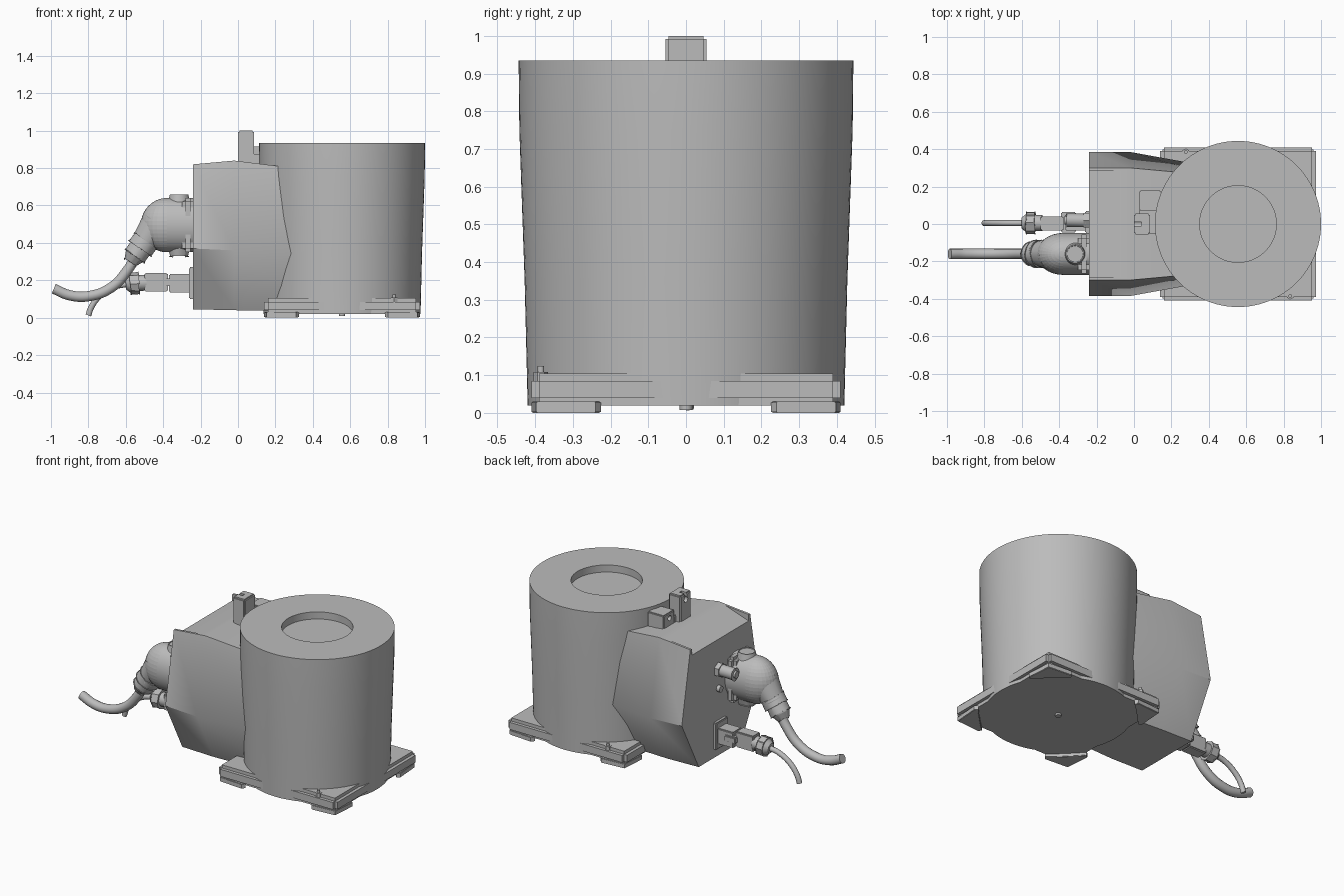
import bpy, bmesh, math
from mathutils import Vector

cube = bpy.data.objects.get("Cube")
if cube:
    bpy.data.objects.remove(cube, do_unlink=True)

grey = bpy.data.materials.new("plain_grey")
grey.use_nodes = True
grey.diffuse_color = (0.5, 0.5, 0.5, 1)
grey.node_tree.nodes["Principled BSDF"].inputs["Base Color"].default_value = (0.5, 0.5, 0.5, 1)


def finish(name, bm, bevel=0, segments=2, angle=35):
    """Turn a bmesh into a named, shaded object."""
    if bevel:
        edges = [e for e in bm.edges if e.is_manifold and e.calc_face_angle() > 0.3]
        bmesh.ops.bevel(bm, geom=edges, offset=bevel, segments=segments, affect='EDGES')
    bmesh.ops.recalc_face_normals(bm, faces=bm.faces)
    me = bpy.data.meshes.new(name)
    bm.to_mesh(me)
    bm.free()
    me.materials.append(grey)
    me.shade_smooth()
    me.set_sharp_from_angle(angle=math.radians(angle))
    ob = bpy.data.objects.new(name, me)
    bpy.context.collection.objects.link(ob)
    return ob


def box(name, lo, hi, bevel=0.006):
    bm = bmesh.new()
    bmesh.ops.create_cube(bm, size=1)
    for v in bm.verts:
        v.co = [(a + b) / 2 + c * (b - a) for a, b, c in zip(lo, hi, v.co)]
    return finish(name, bm, bevel)


def rod(name, p, q, r1, r2=None, sides=32, bevel=0):
    """Cylinder or cone from p to q."""
    p, q = Vector(p), Vector(q)
    bm = bmesh.new()
    bmesh.ops.create_cone(bm, cap_ends=True, segments=sides, radius1=r1,
                          radius2=r1 if r2 is None else r2, depth=(q - p).length)
    turn = (q - p).to_track_quat('Z', 'Y')
    for v in bm.verts:
        v.co = turn @ v.co + (p + q) / 2
    return finish(name, bm, bevel)


def prism(name, outline, z0, z1, bevel=0):
    bm = bmesh.new()
    face = bm.faces.new([bm.verts.new((x, y, z0)) for x, y in outline])
    top = bmesh.ops.extrude_face_region(bm, geom=[face])["geom"]
    for v in top:
        if isinstance(v, bmesh.types.BMVert):
            v.co.z = z1
    return finish(name, bm, bevel)


def cut(ob, cutters):
    """Subtract the cutters and bake the result."""
    for c in cutters:
        c.hide_render = True
        mod = ob.modifiers.new("cut", 'BOOLEAN')
        mod.operation, mod.solver, mod.object = 'DIFFERENCE', 'EXACT', c
    deps = bpy.context.evaluated_depsgraph_get()
    me = bpy.data.meshes.new_from_object(ob.evaluated_get(deps))
    ob.modifiers.clear()
    ob.data = me
    me.shade_smooth()
    me.set_sharp_from_angle(angle=math.radians(35))
    for c in cutters:
        bpy.data.objects.remove(c, do_unlink=True)


def cable(name, points, radius):
    cu = bpy.data.curves.new(name, 'CURVE')
    cu.dimensions = '3D'
    cu.bevel_depth, cu.bevel_resolution, cu.use_fill_caps = radius, 5, True
    sp = cu.splines.new('BEZIER')
    sp.bezier_points.add(len(points) - 1)
    for bp, co in zip(sp.bezier_points, points):
        bp.co = co
        bp.handle_left_type = bp.handle_right_type = 'AUTO'
    cu.materials.append(grey)
    ob = bpy.data.objects.new(name, cu)
    bpy.context.collection.objects.link(ob)


# Drum body, turned from a profile with a shallow round recess on top
CX = 0.556
bm = bmesh.new()
profile = [(0, 0.02), (0.42, 0.02), (0.428, 0.35), (0.442, 0.75), (0.444, 0.935),
           (0.205, 0.935), (0.205, 0.89), (0, 0.89)]
vs = [bm.verts.new((r + CX, 0, z)) for r, z in profile]
es = [bm.edges.new(pair) for pair in zip(vs, vs[1:])]
bmesh.ops.spin(bm, geom=vs + es, cent=(CX, 0, 0), axis=(0, 0, 1),
               angle=math.tau, steps=96, use_duplicate=False)
bmesh.ops.remove_doubles(bm, verts=bm.verts, dist=1e-4)
finish("drum_body", bm)

# Base plate with corner pockets, holes and feet
HX, HY = 0.416, 0.41
plate = box("base_plate", (CX - HX, -HY, 0.02), (CX + HX, HY, 0.105), 0.02)
cutters = []
for sx in (-1, 1):
    for sy in (-1, 1):
        x, y = CX + sx * HX, sy * HY
        cutters += [rod("pocket_cutter", (x - sx * 0.07, y - sy * 0.04, 0.083),
                        (x - sx * 0.07, y - sy * 0.04, 0.2), 0.105),
                    rod("corner_pocket_cutter", (x, y, 0.083), (x, y, 0.2), 0.09),
                    rod("hole_cutter", (x - sx * 0.066, y - sy * 0.055, -0.1),
                        (x - sx * 0.066, y - sy * 0.055, 0.19), 0.023),
                    rod("dowel_cutter", (x - sx * 0.137, y - sy * 0.025, 0.04),
                        (x - sx * 0.137, y - sy * 0.025, 0.19), 0.014)]
        shape = [(0.012, 0.012), (0.17, 0), (0.185, 0.02), (0.14, 0.06),
                 (0.06, 0.14), (0.02, 0.185), (0, 0.17)]
        foot = prism("foot", [(x - sx * a, y - sy * b) for a, b in shape], 0, 0.03, 0.003)
        cut(foot, [rod("foot_hole_cutter", (x - sx * 0.066, y - sy * 0.055, -0.1),
                       (x - sx * 0.066, y - sy * 0.055, 0.1), 0.023)])
cut(plate, cutters)
for x, y in ((0.835, -0.385), (0.277, 0.385)):
    rod("ground_bolt", (x, y, 0.07), (x, y, 0.125), 0.009, sides=16)
    rod("ground_bolt_nut", (x, y, 0.083), (x, y, 0.108), 0.019, sides=6)
rod("centre_pin", (CX, 0, 0.008), (CX, 0, 0.05), 0.017)

# Rear housing, lofted through hexagonal sections into the drum
bm = bmesh.new()
rings = []
for x, bottom, mid, top, zb, zm, zt in ((-0.24, 0.215, 0.385, 0.30, 0.045, 0.37, 0.82),
                                        (-0.02, 0.215, 0.385, 0.30, 0.04, 0.36, 0.84),
                                        (0.42, 0.19, 0.305, 0.26, 0.035, 0.335, 0.785)):
    half = [(bottom, zb), (mid, zm), (top, zt)]
    pts = half + [(-y, z) for y, z in reversed(half)]
    rings.append([bm.verts.new((x, y, z)) for y, z in pts])
for a, b in zip(rings, rings[1:]):
    for i in range(6):
        j = (i + 1) % 6
        bm.faces.new((a[i], a[j], b[j], b[i]))
bm.faces.new(rings[0])
bm.faces.new(rings[-1])
housing = finish("rear_housing", bm, 0.01)

# Sloped step along the top rear edge
bm = bmesh.new()
corners = [(-0.3, 0.76), (-0.07, 0.837), (-0.07, 0.95), (-0.3, 0.95)]
face = bm.faces.new([bm.verts.new((x, -0.285, z)) for x, z in corners])
for g in bmesh.ops.extrude_face_region(bm, geom=[face])["geom"]:
    if isinstance(g, bmesh.types.BMVert):
        g.co.y = 0.285
cut(housing, [finish("step_cutter", bm)])

# Brackets on top of the housing
post = box("bracket_post", (0, -0.055, 0.82), (0.085, 0.055, 1.0), 0.008)
cut(post, [rod("post_cutter", (-0.01, 0, 0.96), (0.05, 0, 0.96), 0.018),
           box("slot_cutter", (-0.02, -0.01, 0.96), (0.04, 0.01, 1.1), 0)])
block = box("bracket_block", (0.03, 0.07, 0.82), (0.145, 0.18, 0.915))
cut(block, [rod("block_cutter", (0.01, 0.12, 0.88), (0.06, 0.12, 0.88), 0.016)])
box("bracket_link", (0.03, -0.05, 0.82), (0.15, 0.08, 0.875))

# Large plug: domed hood, cover caps, gland and cable
Y = -0.16
bm = bmesh.new()
for x in (-0.38, -0.2):
    made = bmesh.ops.create_uvsphere(bm, u_segments=32, v_segments=20, radius=1)["verts"]
    for v in made:
        v.co = (x + v.co.x * 0.14, Y + v.co.y * 0.112, 0.495 + v.co.z * 0.145)
hull = bmesh.ops.convex_hull(bm, input=bm.verts)
bmesh.ops.delete(bm, geom=[v for v in bm.verts if not v.link_faces or
                           v in hull["geom_interior"]], context='VERTS')
finish("plug_hood", bm)
box("plug_flange", (-0.30, Y - 0.105, 0.35), (-0.235, Y + 0.105, 0.64), 0.02)
rod("hood_top_cap", (-0.315, Y, 0.6), (-0.315, Y, 0.655), 0.065, 0.048, bevel=0.005)
rod("hood_bottom_cap", (-0.315, Y, 0.4), (-0.315, Y, 0.33), 0.065, 0.048, bevel=0.005)
axis = Vector((-0.58, 0, -0.81))
start = Vector((-0.43, Y, 0.5))
for name, a, b, r1, r2 in (("gland_neck", 0, 0.13, 0.09, 0.068),
                           ("gland_collar", 0.11, 0.16, 0.072, 0.072),
                           ("gland_nut", 0.16, 0.21, 0.062, 0.062),
                           ("gland_cap", 0.21, 0.25, 0.056, 0.036)):
    rod(name, start + axis * a, start + axis * b, r1, r2, bevel=0.004)
cable("thick_cable", [(-0.53, Y, 0.36), (-0.59, Y, 0.255), (-0.68, Y, 0.16),
                      (-0.80, Y, 0.115), (-0.90, Y, 0.12), (-0.985, Y, 0.155)], 0.028)

# Small plug in the lower rear face
box("small_plug_plate", (-0.262, -0.05, 0.10), (-0.235, 0.07, 0.27))
box("small_plug_socket", (-0.37, -0.035, 0.135), (-0.255, 0.055, 0.235))
box("small_plug_latch", (-0.39, -0.045, 0.17), (-0.31, 0.065, 0.21))
box("small_plug_body", (-0.50, -0.035, 0.14), (-0.375, 0.04, 0.24))
rod("small_plug_neck", (-0.49, 0.005, 0.187), (-0.55, 0.005, 0.184), 0.042)
rod("small_plug_nut", (-0.53, 0.005, 0.185), (-0.575, 0.005, 0.182), 0.058, sides=8, bevel=0.003)
rod("small_plug_cap", (-0.57, 0.005, 0.182), (-0.6, 0.005, 0.18), 0.054, 0.03)
cable("thin_cable", [(-0.58, 0.005, 0.181), (-0.66, 0.005, 0.165),
                     (-0.74, 0.005, 0.115), (-0.785, 0.005, 0.055), (-0.8, 0.005, 0.012)], 0.016)

# Small fittings in the upper rear face
rod("air_fitting_base", (-0.235, 0.02, 0.59), (-0.27, 0.02, 0.59), 0.045, sides=6)
rod("air_fitting", (-0.26, 0.02, 0.59), (-0.36, 0.02, 0.59), 0.036, bevel=0.004)
rod("air_fitting_tip", (-0.36, 0.02, 0.59), (-0.372, 0.02, 0.59), 0.022)
rod("vent_screw", (-0.235, 0.02, 0.47), (-0.262, 0.02, 0.47), 0.02)
